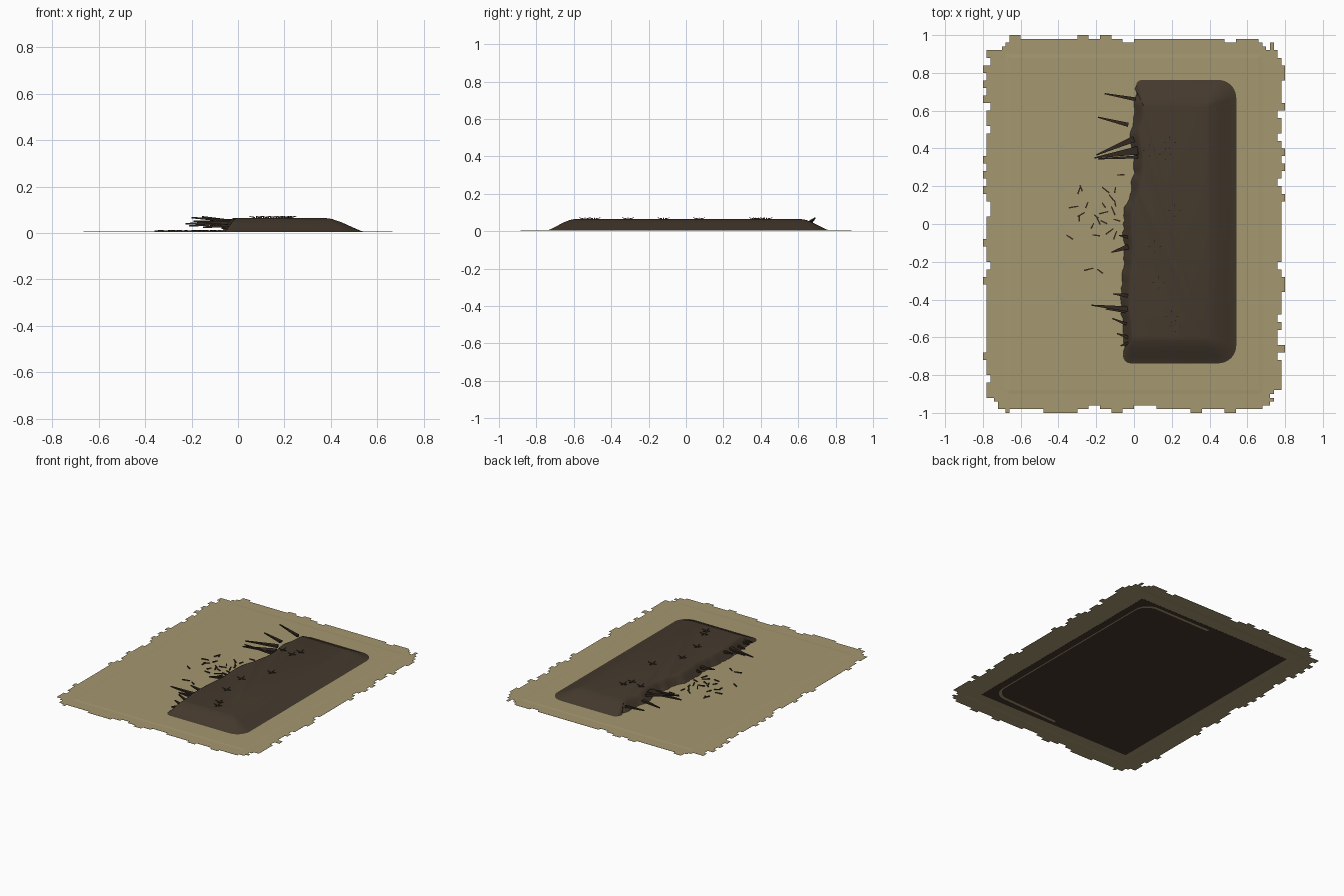
import bpy, bmesh, math, random
from mathutils import Vector

random.seed(4)
cube = bpy.data.objects.get("Cube")
if cube:
    bpy.data.objects.remove(cube)


def material(name, rgb):
    m = bpy.data.materials.new(name)
    m.use_nodes = True
    col = (*rgb, 1)
    m.diffuse_color = col
    bsdf = m.node_tree.nodes["Principled BSDF"]
    bsdf.inputs["Base Color"].default_value = col
    bsdf.inputs["Roughness"].default_value = 0.9
    return m


SAND = material("dry sand", (0.376, 0.314, 0.162))
EARTH = material("dark earth", (0.058, 0.041, 0.026))
WOOD = material("charred wood", (0.033, 0.022, 0.014))


def finish(bm, name, mat):
    bmesh.ops.recalc_face_normals(bm, faces=bm.faces)
    me = bpy.data.meshes.new(name)
    bm.to_mesh(me)
    bm.free()
    me.materials.append(mat)
    ob = bpy.data.objects.new(name, me)
    bpy.context.collection.objects.link(ob)
    return ob


def shard(bm, base, tip, w0, w1, h0, h1):
    """Tapered four-sided bar from base to tip."""
    a, b = Vector(base), Vector(tip)
    side = (b - a).cross(Vector((0, 0, 1))).normalized()
    rings = []
    for p, w, h in ((a, w0, h0), (b, w1, h1)):
        rings.append([bm.verts.new(p + side * w * i + Vector((0, 0, h * j)))
                      for i, j in ((-1, -1), (1, -1), (1, 1), (-1, 1))])
    for k in range(4):
        n = (k + 1) % 4
        bm.faces.new((rings[0][k], rings[0][n], rings[1][n], rings[1][k]))
    bm.faces.new(rings[0][::-1])
    bm.faces.new(rings[1])


# Sand sheet with a ragged, stepped rim
CELL = 0.02
teeth = {}


def outside(x, y):
    dx, dy = abs(x) - 0.62, abs(y) - 0.82
    r = 0.18
    d = math.hypot(max(dx, 0), max(dy, 0)) + min(max(dx, dy), 0) - r
    if dx > dy:
        key = ("x", x > 0, math.floor(y / CELL / 2))
    else:
        key = ("y", y > 0, math.floor(x / CELL / 3))
    if key not in teeth:
        teeth[key] = random.choice((0, 0.02, 0.02, 0.02, 0.04))
    return d > -teeth[key]


bm = bmesh.new()
bmesh.ops.create_grid(bm, x_segments=80, y_segments=100, size=1)
for v in bm.verts:
    v.co.x *= 0.8
    v.co.z = 0.0055 if max(abs(v.co.x) + 0.2, abs(v.co.y)) < 0.88 else 0.004
cut = [f for f in bm.faces if outside(*f.calc_center_median().xy)]
bmesh.ops.delete(bm, geom=cut, context="FACES")
sheet = finish(bm, "sand_sheet", SAND)
mod = sheet.modifiers.new("thickness", "SOLIDIFY")
mod.thickness = 0.001
mod.offset = -1

# Dark slab below the sand
bm = bmesh.new()
bmesh.ops.create_cube(bm, size=1)
for v in bm.verts:
    v.co = Vector((v.co.x * 1.21, v.co.y * 1.61, 0.0015 + v.co.z * 0.001))
finish(bm, "base_slab", EARTH)

# Mound outline: broken left edge, then rounded right corners
EDGE = [(-0.74, -0.05), (-0.6, -0.055), (-0.45, -0.07), (-0.3, -0.065),
        (-0.15, -0.05), (0, -0.06), (0.08, -0.05), (0.15, -0.025),
        (0.28, 0), (0.35, 0), (0.48, -0.02), (0.55, 0), (0.65, 0.005), (0.77, 0.01)]


def edge_x(y):
    y = min(max(y, EDGE[0][0]), EDGE[-1][0])
    for (y0, x0), (y1, x1) in zip(EDGE, EDGE[1:]):
        if y <= y1:
            return x0 + (x1 - x0) * (y - y0) / (y1 - y0)


def corner(cx, cy, r, start, n=10):
    return [(cx + r * math.cos(a), cy + r * math.sin(a))
            for a in (start + math.pi / 2 * i / n for i in range(n + 1))]


Q = math.pi / 2
right_side = corner(0.45, -0.645, 0.1, -Q) + corner(0.45, 0.67, 0.1, 0)
outline = [(x, y, False) for x, y in right_side]
outline += [(x, y, False) for x, y in corner(0.04, 0.74, 0.03, Q, 4)]
N = 64
for i in range(N):
    y = 0.72 - 1.42 * i / (N - 1)
    outline.append((edge_x(y) + random.uniform(-0.01, 0.006), y, True))
outline += [(x, y, False) for x, y in corner(-0.02, -0.705, 0.04, 2 * Q, 4)]

bm = bmesh.new()
rings = []
for s, z in ((0, 0.003), (0.12, 0.009), (0.3, 0.022), (0.6, 0.045), (0.85, 0.06), (1, 0.064)):
    ring = []
    for x, y, broken in outline:
        iy = min(max(y, -0.6), 0.62)
        ix = min(x, 0.38) if x > 0.15 else edge_x(iy) + 0.05
        ring.append(bm.verts.new((x + (ix - x) * s, y + (iy - y) * s, z)))
    rings.append(ring)
M = len(outline)
for a, b in zip(rings, rings[1:]):
    for k in range(M):
        n = (k + 1) % M
        bm.faces.new((a[k], a[n], b[n], b[k]))
bm.faces.new(rings[-1])
bmesh.ops.remove_doubles(bm, verts=bm.verts, dist=0.0005)
mound = finish(bm, "earth_mound", EARTH)
bpy.context.view_layer.objects.active = mound
mound.select_set(True)
bpy.ops.object.shade_smooth_by_angle(angle=math.radians(30))
mound.select_set(False)

# Thin sand seam under the mound foot
bm = bmesh.new()
path = [(0.02, -0.765)] + right_side + [(0.02, 0.765)]
pairs = []
for x, y in path:
    out = Vector((x - 0.2, y, 0)).normalized() * 0.01
    p = Vector((x, y, 0))
    pairs.append((bm.verts.new(p - out), bm.verts.new(p + out)))
for (a, b), (c, d) in zip(pairs, pairs[1:]):
    bm.faces.new((a, b, d, c))
finish(bm, "sand_seam", SAND)

# Splintered wood jutting from the broken edge: base, tip, half width
SPLINTERS = [
    ((0.01, 0.66, 0.045), (-0.155, 0.69, 0.07), 0.01),
    ((-0.03, 0.525, 0.045), (-0.19, 0.565, 0.05), 0.011),
    ((0.0, 0.45, 0.05), (-0.2, 0.365, 0.066), 0.016),
    ((0.02, 0.39, 0.045), (-0.21, 0.35, 0.03), 0.022),
    ((0.02, 0.355, 0.04), (-0.19, 0.345, 0.05), 0.008),
    ((-0.03, -0.45, 0.045), (-0.225, -0.43, 0.04), 0.014),
    ((-0.04, -0.46, 0.03), (-0.15, -0.45, 0.025), 0.012),
    ((-0.03, -0.38, 0.045), (-0.11, -0.37, 0.055), 0.01),
    ((-0.03, -0.12, 0.035), (-0.12, -0.15, 0.03), 0.014),
    ((-0.03, -0.07, 0.03), (-0.08, -0.06, 0.035), 0.008),
    ((-0.04, -0.53, 0.03), (-0.115, -0.5, 0.04), 0.008),
    ((-0.03, -0.6, 0.03), (-0.09, -0.58, 0.035), 0.009),
    ((-0.03, -0.63, 0.025), (-0.07, -0.645, 0.02), 0.008)]
bm = bmesh.new()
for base, tip, w in SPLINTERS:
    shard(bm, base, tip, w, 0.003, 0.007, 0.003)
finish(bm, "splinters", WOOD)

# Chips scattered on the sand
CHIPS = [(-0.28, 0.19), (-0.29, 0.18), (-0.25, 0.1), (-0.32, 0.09), (-0.28, 0.05),
         (-0.34, -0.07), (-0.15, 0.18), (-0.1, 0.18), (-0.16, 0.1), (-0.1, 0.11),
         (-0.2, 0.04), (-0.16, 0.06), (-0.09, 0.02), (-0.22, -0.01), (-0.2, -0.06),
         (-0.13, -0.04), (-0.1, -0.06), (-0.16, 0.01), (-0.24, -0.24), (-0.18, -0.25),
         (-0.07, 0.26), (-0.12, 0.14), (-0.11, 0.07), (-0.19, 0.02), (-0.29, 0.03)]
bm = bmesh.new()
for x, y in CHIPS:
    a = random.uniform(0, math.pi)
    d = Vector((math.cos(a), math.sin(a), 0)) * random.uniform(0.015, 0.026)
    p = Vector((x, y, 0.009))
    shard(bm, p - d, p + d, 0.004, 0.003, 0.003, 0.002)
finish(bm, "wood_chips", WOOD)

# Four-armed tufts on the flat top
TUFTS = [(0.08, 0.39), (0.19, 0.43), (0.165, 0.37), (0.215, 0.07),
         (0.11, -0.12), (0.13, -0.31), (0.2, -0.49), (0.22, -0.54)]
bm = bmesh.new()
for x, y in TUFTS:
    for k in range(4):
        d = Vector((math.cos(k * Q), math.sin(k * Q), 0))
        p = Vector((x, y, 0.066))
        shard(bm, p + d * 0.007, p + d * 0.032 + Vector((0, 0, 0.006)),
              0.003, 0.001, 0.003, 0.001)
finish(bm, "top_tufts", EARTH)
